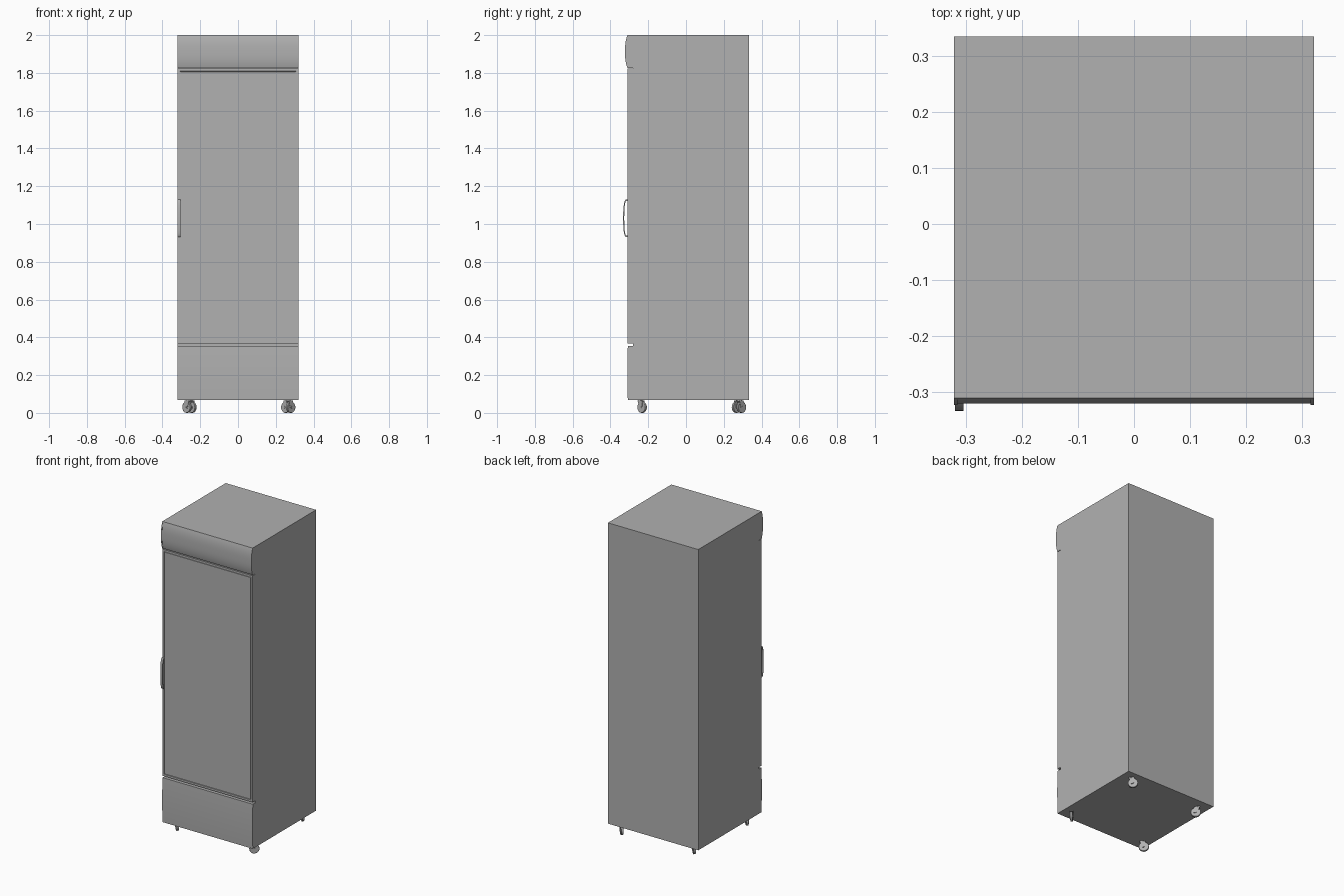
import bpy, bmesh, math
from mathutils import Matrix, Vector

if "Cube" in bpy.data.objects:
    bpy.data.objects.remove(bpy.data.objects["Cube"])

# Mid-grey finish shared by every part
grey = bpy.data.materials.new("mid_grey")
grey.diffuse_color = (0.44, 0.44, 0.44, 1)
grey.use_nodes = True
grey.node_tree.nodes["Principled BSDF"].inputs["Base Color"].default_value = grey.diffuse_color


def finish(bm, name, bevel=0.0, smooth=True):
    bmesh.ops.recalc_face_normals(bm, faces=bm.faces)
    me = bpy.data.meshes.new(name)
    bm.to_mesh(me)
    bm.free()
    me.materials.append(grey)
    ob = bpy.data.objects.new(name, me)
    bpy.context.collection.objects.link(ob)
    if bevel:
        m = ob.modifiers.new("bevel", 'BEVEL')
        m.width, m.segments = bevel, 2
    if smooth:
        bpy.ops.object.select_all(action='DESELECT')
        ob.select_set(True)
        bpy.context.view_layer.objects.active = ob
        bpy.ops.object.shade_smooth_by_angle(angle=math.radians(35))
    return ob


def box_bm(x0, x1, y0, y1, z0, z1):
    bm = bmesh.new()
    mat = (Matrix.Translation(((x0 + x1) / 2, (y0 + y1) / 2, (z0 + z1) / 2))
           @ Matrix.Diagonal((x1 - x0, y1 - y0, z1 - z0, 1)))
    bmesh.ops.create_cube(bm, size=1, matrix=mat)
    return bm


def extrude_x(name, profile, x0, x1):
    """Extrude a closed (y, z) profile from x0 to x1."""
    bm = bmesh.new()
    a = [bm.verts.new((x0, y, z)) for y, z in profile]
    b = [bm.verts.new((x1, y, z)) for y, z in profile]
    n = len(a)
    bm.faces.new(a)
    bm.faces.new(b)
    for i in range(n):
        bm.faces.new((a[i], a[(i + 1) % n], b[(i + 1) % n], b[i]))
    return finish(bm, name)


W, FRONT, SEAM, BACK, BASE = 0.321, -0.31, -0.28, 0.334, 0.068

# Cabinet body
finish(box_bm(-W, W, SEAM, BACK, BASE, 2.0), "cabinet", smooth=False)


# Gently bowed front profile, from z1 down to z0
def bow_profile(bulge, z0, z1, front=FRONT, power=2.6):
    pts = [(SEAM, z1)]
    for i in range(17):
        t = i / 16
        pts.append((front - bulge * (1 - abs(2 * t - 1) ** power), z1 + (z0 - z1) * t))
    return pts + [(SEAM, z0)]


# Lower front panel
extrude_x("lower_panel", bow_profile(0.003, BASE, 0.354, FRONT + 0.002, 2), -W, W)

# Door with a gasket groove around the glass
bm = box_bm(-W, W, FRONT, SEAM, 0.367, 1.822)
bm.normal_update()
front = [f for f in bm.faces if f.normal.y < -0.9]
for inset, push in ((0.018, 0), (0.001, 0.005), (0.003, 0), (0.001, -0.003)):
    bmesh.ops.inset_region(bm, faces=front, thickness=inset)
    bmesh.ops.translate(bm, verts=front[0].verts, vec=(0, push, 0))
finish(bm, "door", smooth=False)

# Bulging lit header and its slightly larger end caps
extrude_x("header", bow_profile(0.010, 1.828, 2.0), -W + 0.006, W - 0.006)
for side, x in (("left", -W), ("right", W - 0.006)):
    extrude_x("header_cap_" + side, bow_profile(0.013, 1.825, 2.0), x, x + 0.006)

# Bow handle
outer, inner = [], []
for i in range(21):
    a = math.pi * i / 20
    c, s = math.cos(a), math.sin(a) ** 0.5 if 0 < i < 20 else 0
    outer.append((FRONT - 0.023 * s, 1.03 + 0.1 * c))
    inner.append((FRONT - 0.017 * s, 1.03 + 0.092 * c))
extrude_x("door_handle", outer + inner[::-1], -0.319, -0.304)


# Swivel casters
def cylinder(name, r, h, mat, bevel=0.0):
    bm = bmesh.new()
    bmesh.ops.create_cone(bm, cap_ends=True, segments=16, radius1=r,
                          radius2=r, depth=h, matrix=mat)
    return finish(bm, name, bevel)


def caster(tag, x, y, deg):
    base = Matrix.Translation((x, y, 0)) @ Matrix.Rotation(math.radians(deg), 4, 'Z')
    turn = Matrix.Rotation(math.pi / 2, 4, 'X')
    hub = base @ Matrix.Translation((0.018, 0, 0.030))
    cylinder("caster_wheel_" + tag, 0.030, 0.014, hub @ turn, 0.002)
    cylinder("caster_axle_" + tag, 0.006, 0.024, hub @ turn)
    cylinder("caster_swivel_" + tag, 0.011, 0.008,
             base @ Matrix.Translation((0.006, 0, 0.066)))
    # fork: two tapered cheeks joined by a bridge
    bm = bmesh.new()
    cheek = [(-0.006, 0.065), (0.026, 0.065), (0.030, 0.024), (0.008, 0.022)]
    for s in (-1, 1):
        a = [bm.verts.new(base @ Vector((u, s * 0.008, z))) for u, z in cheek]
        b = [bm.verts.new(base @ Vector((u, s * 0.010, z))) for u, z in cheek]
        bm.faces.new(a)
        bm.faces.new(b)
        for i in range(4):
            j = (i + 1) % 4
            bm.faces.new((a[i], a[j], b[j], b[i]))
    bmesh.ops.create_cube(bm, size=1, matrix=base
                          @ Matrix.Translation((0.010, 0, 0.0635))
                          @ Matrix.Diagonal((0.032, 0.020, 0.004, 1)))
    finish(bm, "caster_fork_" + tag, smooth=False)


for tag, x, y, deg in (("front_left", -0.257, -0.245, 135),
                       ("front_right", 0.266, -0.245, 45),
                       ("back_left", -0.257, 0.28, -45),
                       ("back_right", 0.266, 0.28, 135)):
    caster(tag, x, y, deg)
